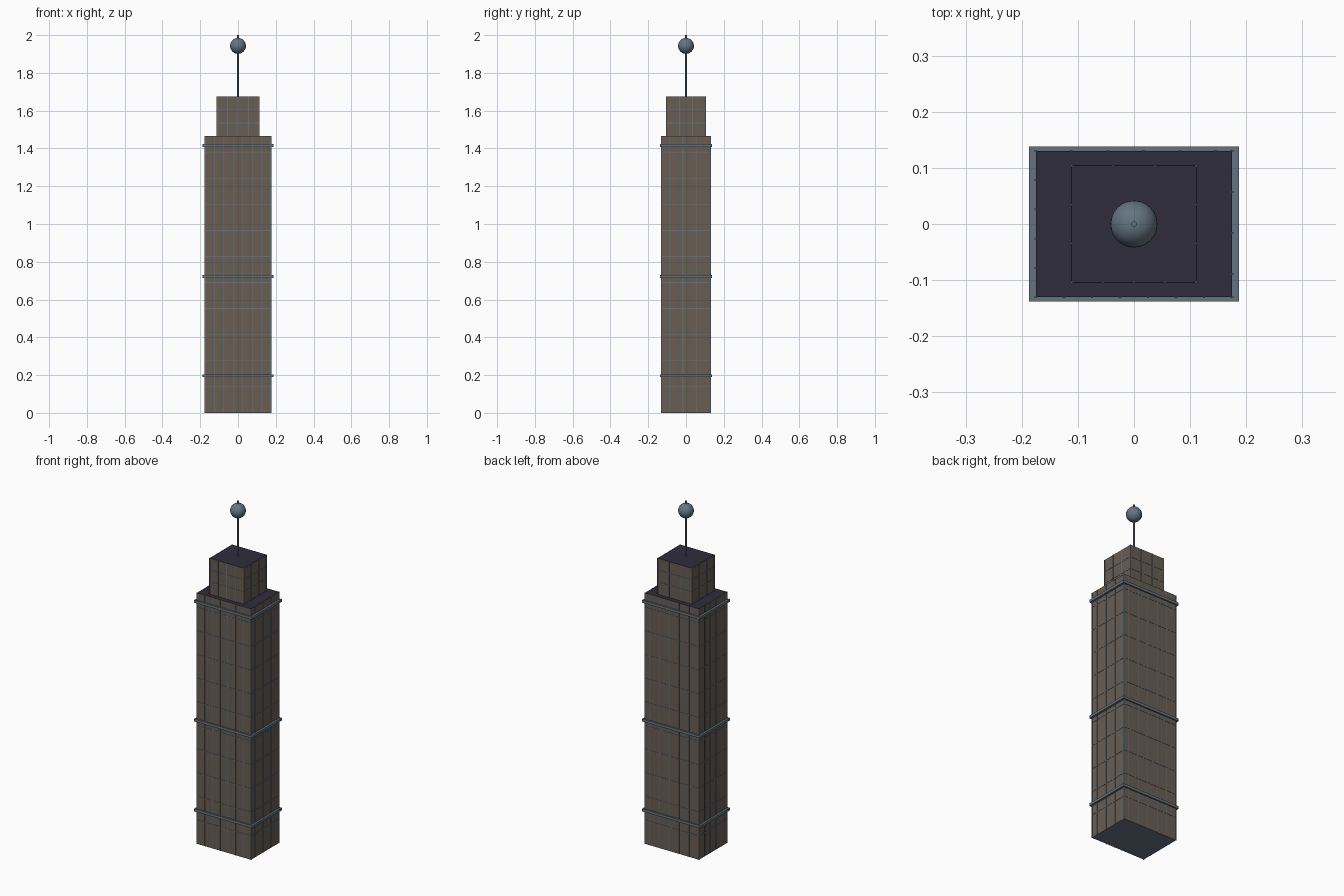
import bpy, bmesh, math
from mathutils import Vector

if "Cube" in bpy.data.objects:
    bpy.data.objects.remove(bpy.data.objects["Cube"])


def mat(name, r, g, b):
    m = bpy.data.materials.new(name)
    lin = lambda c: ((c / 255 + 0.055) / 1.055) ** 2.4
    m.diffuse_color = (lin(r), lin(g), lin(b), 1)
    m.use_nodes = True
    m.node_tree.nodes["Principled BSDF"].inputs["Base Color"].default_value = m.diffuse_color
    return m


BROWN = mat("warm brown stone", 108, 93, 80)
GREY = mat("grey brown stone", 100, 94, 86)
SLATE = mat("slate blue metal", 100, 116, 130)
ROOF = mat("dark violet roof", 46, 44, 60)


def add_box(bm, lo, hi):
    lo, hi = Vector(lo), Vector(hi)
    geo = bmesh.ops.create_cube(bm, size=1)
    for v in geo["verts"]:
        v.co = Vector([(lo[i] + hi[i]) / 2 + v.co[i] * (hi[i] - lo[i]) for i in range(3)])


def finish(bm, name, mats):
    me = bpy.data.meshes.new(name)
    bm.normal_update()
    bm.to_mesh(me)
    bm.free()
    for m in mats:
        me.materials.append(m)
    ob = bpy.data.objects.new(name, me)
    bpy.context.collection.objects.link(ob)
    return ob


def steps(half, step, flip=False):
    out, t = [], -half
    while t < half - 0.02:
        out.append(-t if flip else t)
        t += step
    return out + [-half if flip else half]


def block(name, hx, hy, z0, z1):
    # walls cut into columns, alternately coloured; roof and base by direction
    bm = bmesh.new()
    add_box(bm, (-hx, -hy, z0), (hx, hy, z1))
    for axis, h in ((0, hx), (1, hy)):
        n = round(2 * h / 0.025)
        for i in range(1, n):
            p = Vector((0, 0, 0))
            p[axis] = -h + 2 * h * i / n
            no = Vector((0, 0, 0))
            no[axis] = 1
            bmesh.ops.bisect_plane(bm, geom=bm.verts[:] + bm.edges[:] + bm.faces[:],
                                   plane_co=p, plane_no=no)
    bm.normal_update()
    for f in bm.faces:
        c = f.calc_center_median()
        if f.normal.z > 0.5:
            f.material_index = 3
        elif f.normal.z < -0.5:
            f.material_index = 2
        else:
            t = c.x + hx if abs(f.normal.y) > 0.5 else c.y + hy
            f.material_index = int(t / 0.025) % 2
    finish(bm, name, (BROWN, GREY, SLATE, ROOF))


def mullions(name, hx, hy, z0, z1, front, back, left, right):
    # thin vertical ribs on each of the four walls
    bm = bmesh.new()
    w, d = 0.0018, 0.002
    for xs, s in ((front, -1), (back, 1)):
        for x in xs:
            add_box(bm, (x - w, s * hy - d, z0), (x + w, s * hy + d, z1))
    for ys, s in ((left, -1), (right, 1)):
        for y in ys:
            add_box(bm, (s * hx - d, y - w, z0), (s * hx + d, y + w, z1))
    finish(bm, name, (SLATE,))


def ring(name, hx, hy, dx, dy, zs, half):
    # rectangular frames wrapped around the walls
    bm = bmesh.new()
    for z in zs:
        for s in (-1, 1):
            a, b = sorted((s * (hx - 0.002), s * (hx + dx)))
            add_box(bm, (a, -hy - dy, z - half), (b, hy + dy, z + half))
            a, b = sorted((s * (hy - 0.002), s * (hy + dy)))
            add_box(bm, (-hx + 0.002, a, z - half), (hx - 0.002, b, z + half))
    finish(bm, name, (SLATE,))


# main tower
HX, HY, TOP = 0.175, 0.13, 1.465
block("tower_body", HX, HY, 0, TOP)
mullions("tower_mullions", HX, HY, 0, TOP, steps(HX, 0.05), steps(HX, 0.064),
         steps(HY, 0.052), steps(HY, 0.073, True))
ring("floor_lines", HX, HY, 0.0015, 0.0015, [0.138 * i for i in range(1, 11)], 0.002)
ring("ledge_bands", HX, HY, 0.012, 0.008, (0.197, 0.722, 1.415), 0.0075)

# upper block
UX, UY, UTOP = 0.111, 0.104, 1.675
block("upper_block", UX, UY, TOP, UTOP)
mullions("upper_mullions", UX, UY, TOP, UTOP, steps(UX, UX / 2), steps(UX, UX * 2 / 3),
         steps(UY, UY * 2 / 3), steps(UY, UY * 2 / 3))
ring("upper_floor_lines", UX, UY, 0.0015, 0.0015, (1.535, 1.605), 0.002)

# mast and ball
bpy.ops.mesh.primitive_cylinder_add(vertices=12, radius=0.005, depth=0.33, location=(0, 0, 1.835))
mast = bpy.context.object
mast.name = "mast"
bpy.ops.mesh.primitive_uv_sphere_add(segments=24, ring_count=14, radius=0.042, location=(0, 0, 1.943))
ball = bpy.context.object
ball.name = "mast_ball"
for ob in (mast, ball):
    ob.data.materials.append(SLATE)
    bpy.ops.object.select_all(action='DESELECT')
    ob.select_set(True)
    bpy.context.view_layer.objects.active = ob
    bpy.ops.object.shade_smooth_by_angle(angle=math.radians(40))
